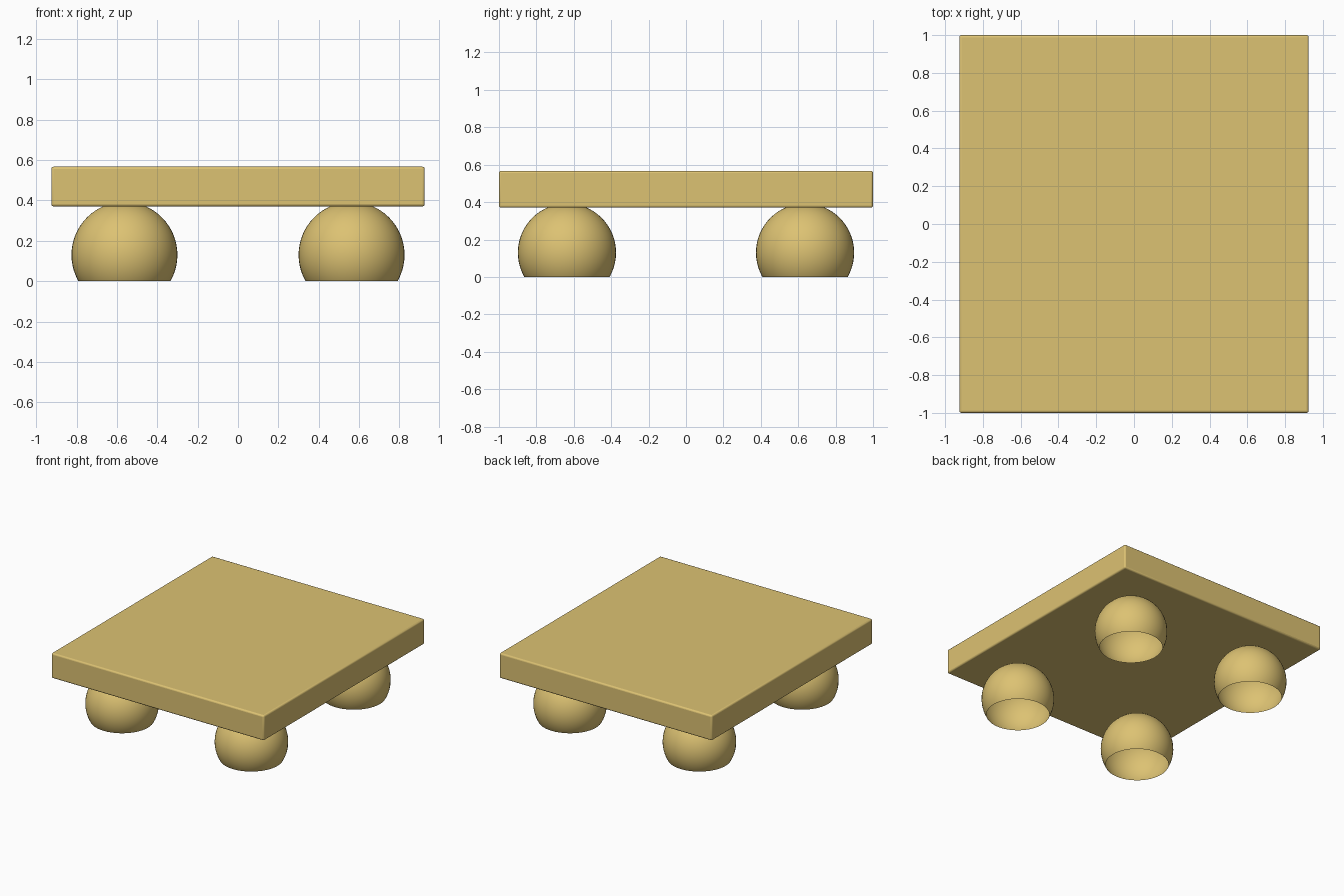
import bpy
import bmesh
import math

default = bpy.data.objects.get("Cube")
if default:
    bpy.data.objects.remove(default, do_unlink=True)

# Single warm tan wood colour
TAN = (0.72, 0.54, 0.17, 1.0)
wood = bpy.data.materials.new("tan_wood")
wood.use_nodes = True
wood.diffuse_color = TAN
wood.node_tree.nodes["Principled BSDF"].inputs["Base Color"].default_value = TAN


def add_object(name, bm, location):
    mesh = bpy.data.meshes.new(name)
    bm.to_mesh(mesh)
    bm.free()
    mesh.materials.append(wood)
    obj = bpy.data.objects.new(name, mesh)
    obj.location = location
    bpy.context.collection.objects.link(obj)
    return obj


# Table top: thick slab with slightly softened edges
BOTTOM, TOP = 0.37, 0.567
bm = bmesh.new()
bmesh.ops.create_cube(bm, size=1)
bmesh.ops.scale(bm, vec=(1.85, 2.0, TOP - BOTTOM), verts=bm.verts)
slab = add_object("table_top", bm, (0, 0, (BOTTOM + TOP) / 2))
bevel = slab.modifiers.new("soft_edges", 'BEVEL')
bevel.width = 0.012
bevel.segments = 3

# Feet: hollow balls cut open at floor level, tucked into the slab
RADIUS, CENTRE_Z = 0.2625, 0.13


def add_foot(name, x, y):
    bm = bmesh.new()
    bmesh.ops.create_uvsphere(bm, u_segments=48, v_segments=32, radius=RADIUS)
    bmesh.ops.bisect_plane(
        bm, geom=bm.verts[:] + bm.edges[:] + bm.faces[:],
        plane_co=(0, 0, -CENTRE_Z), plane_no=(0, 0, 1), clear_inner=True)
    return add_object(name, bm, (x, y, CENTRE_Z))


parts = [slab]
for side, sx in (("left", 1), ("right", -1)):
    for end, sy in (("front", -1), ("back", 1)):
        parts.append(add_foot(f"{end}_{side}_foot", sx * 0.5625, sy * 0.6365))

# Smooth shading with sharp edges kept
bpy.ops.object.select_all(action='DESELECT')
for obj in parts:
    obj.select_set(True)
bpy.context.view_layer.objects.active = slab
bpy.ops.object.shade_smooth_by_angle(angle=math.radians(35))
